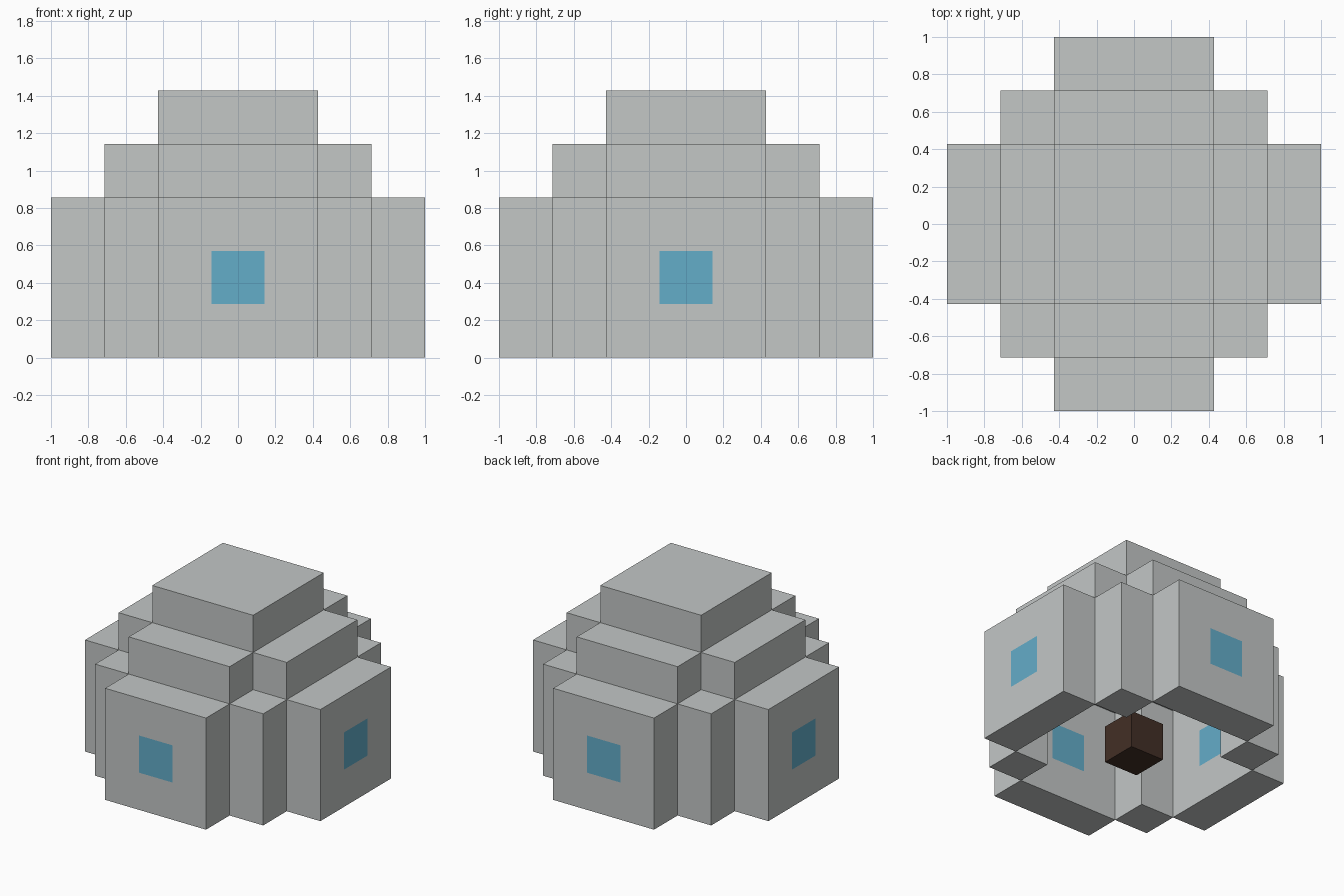
import bpy, bmesh, math
from mathutils import Matrix, Vector

cube = bpy.data.objects.get("Cube")
if cube:
    bpy.data.objects.remove(cube, do_unlink=True)

U = 2 / 7  # size of one building block


def material(name, rgb):
    mat = bpy.data.materials.new(name)
    mat.use_nodes = True
    color = (*rgb, 1)
    mat.diffuse_color = color
    mat.node_tree.nodes["Principled BSDF"].inputs["Base Color"].default_value = color
    return mat


grey = material("pale_grey", (0.546, 0.571, 0.565))
blue = material("window_blue", (0.127, 0.418, 0.584))
brown = material("dark_brown", (0.055, 0.028, 0.019))


def block(name, center, size, mats, turn=0, window=False):
    """Box measured in blocks, turned about the z axis by quarter turns."""
    bm = bmesh.new()
    bmesh.ops.create_cube(bm, size=1)
    bmesh.ops.scale(bm, vec=Vector(size), verts=bm.verts)
    bmesh.ops.translate(bm, vec=Vector(center), verts=bm.verts)
    if window:
        # Cut the panel around its middle block and tint that block's two sides
        for axis in (Vector((1, 0, 0)), Vector((0, 0, 1))):
            for side in (-0.5, 0.5):
                bmesh.ops.bisect_plane(bm, geom=bm.verts[:] + bm.edges[:] + bm.faces[:],
                                       plane_co=Vector(center) + axis * side, plane_no=axis)
        bm.normal_update()
        for face in bm.faces:
            offset = face.calc_center_median() - Vector(center)
            if abs(face.normal.y) > 0.9 and abs(offset.x) < 0.1 and abs(offset.z) < 0.1:
                face.material_index = 1
    bm.transform(Matrix.Rotation(turn * math.pi / 2, 4, "Z") @ Matrix.Scale(U, 4))
    mesh = bpy.data.meshes.new(name)
    bm.to_mesh(mesh)
    bm.free()
    for mat in mats:
        mesh.materials.append(mat)
    obj = bpy.data.objects.new(name, mesh)
    bpy.context.collection.objects.link(obj)
    return obj


# Four sides, each with a windowed wall, a corner post and a stepped shoulder
for turn, side in enumerate(("front", "left", "back", "right")):
    block(side + "_wall", (0, -3, 1.5), (3, 1, 3), (grey, blue), turn, window=True)
    block(side + "_corner_post", (2, -2, 1.5), (1, 1, 3), (grey,), turn)
    block(side + "_shoulder", (0, -2, 3.5), (3, 1, 1), (grey,), turn)

# Flat roof cap and the block standing on the floor inside
block("roof", (0, 0, 4.5), (3, 3, 1), (grey,))
block("inner_block", (0, 0, 0.5), (1, 1, 1), (brown,))
